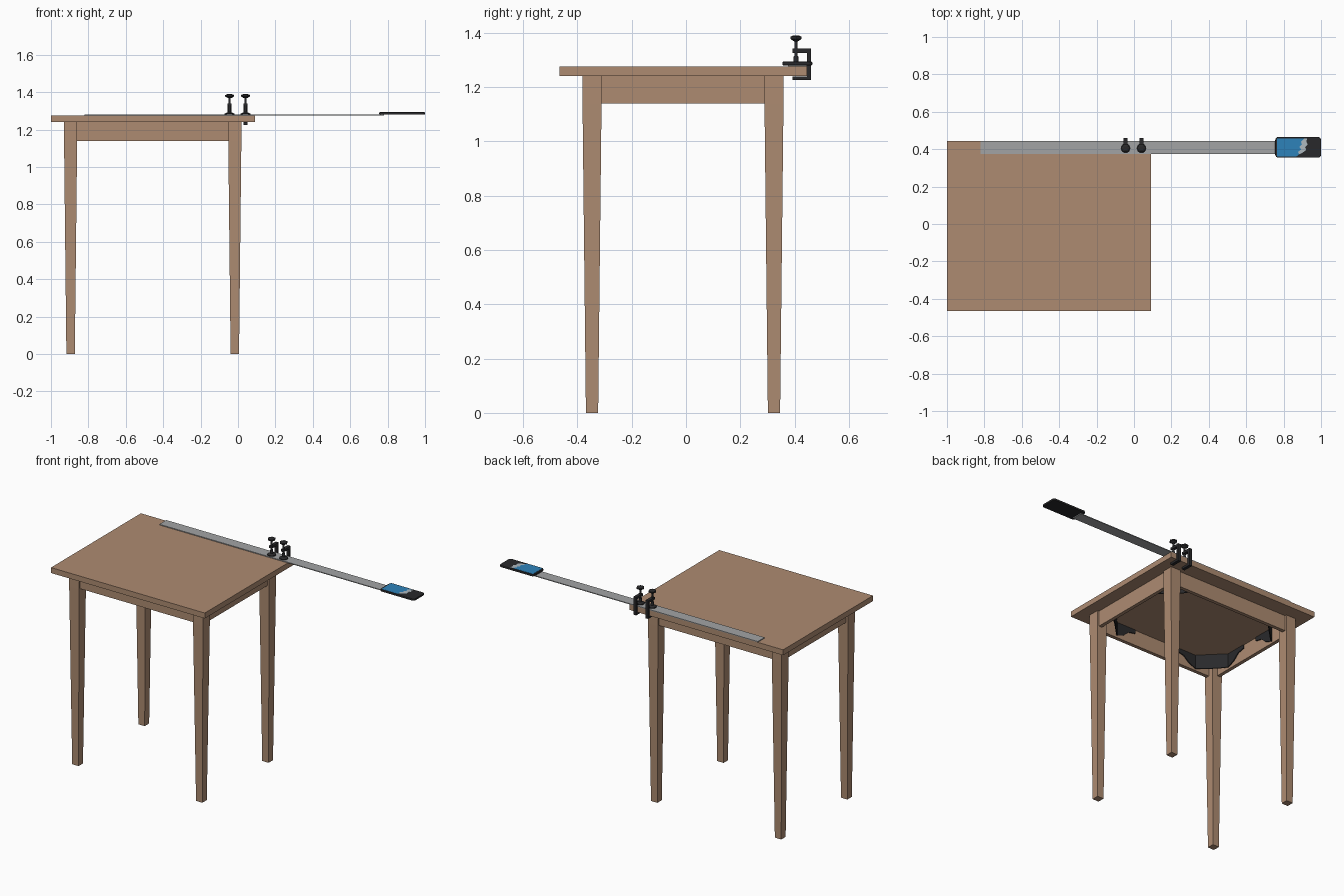
import bpy, bmesh, math
from mathutils import Matrix, Vector

cube = bpy.data.objects.get("Cube")
if cube:
    bpy.data.objects.remove(cube, do_unlink=True)


def material(name, r, g, b):
    m = bpy.data.materials.new(name)
    m.use_nodes = True
    m.diffuse_color = (r, g, b, 1)
    m.node_tree.nodes["Principled BSDF"].inputs["Base Color"].default_value = (r, g, b, 1)
    return m


WOOD = material("warm wood", 0.42, 0.26, 0.167)
STEEL = material("ruler grey", 0.36, 0.37, 0.375)
BLACK = material("black", 0.022, 0.022, 0.024)
BLUE = material("screen blue", 0.027, 0.225, 0.49)
PALE = material("screen pale grey", 0.42, 0.48, 0.52)


def finish(name, bm, mat):
    bmesh.ops.recalc_face_normals(bm, faces=bm.faces)
    mesh = bpy.data.meshes.new(name)
    bm.to_mesh(mesh)
    bm.free()
    mesh.materials.append(mat)
    ob = bpy.data.objects.new(name, mesh)
    bpy.context.collection.objects.link(ob)
    return ob


def box(name, xs, ys, zs, mat):
    bm = bmesh.new()
    bmesh.ops.create_cube(bm, size=1)
    for v in bm.verts:
        v.co = [(r[0] + r[1]) / 2 + c * (r[1] - r[0]) for c, r in zip(v.co, (xs, ys, zs))]
    return finish(name, bm, mat)


def prism(name, points, depth, mat):
    """Extrude a closed 3D outline along a vector."""
    bm = bmesh.new()
    face = bm.faces.new([bm.verts.new(p) for p in points])
    out = bmesh.ops.extrude_face_region(bm, geom=[face])
    moved = [g for g in out["geom"] if isinstance(g, bmesh.types.BMVert)]
    bmesh.ops.translate(bm, verts=moved, vec=Vector(depth))
    return finish(name, bm, mat)


def lathe(name, x, y, profile, sides, mat):
    """Stack rings of (radius, z) into a capped solid."""
    bm = bmesh.new()
    rings = [[bm.verts.new((x + r * math.cos(math.tau * i / sides),
                            y + r * math.sin(math.tau * i / sides), z))
              for i in range(sides)] for r, z in profile]
    for a, b in zip(rings, rings[1:]):
        for i in range(sides):
            j = (i + 1) % sides
            bm.faces.new((a[i], a[j], b[j], b[i]))
    bm.faces.new(rings[0])
    bm.faces.new(rings[-1])
    return finish(name, bm, mat)


# Table top
UNDER, TOP, APRON = 1.24, 1.275, 1.14
box("table_top", (-1, 0.09), (-0.465, 0.445), (UNDER, TOP), WOOD)

# Tapered legs, straight beside the aprons
LEG_X, LEG_Y, HALF = (-0.895, -0.017), (-0.346, 0.324), 0.035
for x, side in zip(LEG_X, ("right", "left")):
    for y, end in zip(LEG_Y, ("front", "back")):
        r = math.sqrt(2)
        leg = lathe(f"{end}_{side}_leg", 0, 0,
                    [(0.0225 * r, 0), (HALF * r, APRON), (HALF * r, UNDER)], 4, WOOD)
        leg.data.transform(Matrix.Translation((x, y, 0)) @ Matrix.Rotation(math.pi / 4, 4, "Z"))

# Aprons between the legs
span_x = (LEG_X[0] + HALF, LEG_X[1] - HALF)
span_y = (LEG_Y[0] + HALF, LEG_Y[1] - HALF)
T = 0.023
box("front_apron", span_x, (LEG_Y[0] - T, LEG_Y[0]), (APRON, UNDER), WOOD)
box("back_apron", span_x, (LEG_Y[1], LEG_Y[1] + T), (APRON, UNDER), WOOD)
box("right_apron", (LEG_X[0] - T, LEG_X[0]), span_y, (APRON, UNDER), WOOD)
box("left_apron", (LEG_X[1], LEG_X[1] + T), span_y, (APRON, UNDER), WOOD)

# Folded metal corner brackets: (along x, along y, lower edge)
half = [(0.28, 0.004, 1.215), (0.23, 0.004, 1.205), (0.19, 0.004, 1.17),
        (0.14, 0.004, 1.15), (0.105, 0.04, 1.145)]
path = half + [(b, a, z) for a, b, z in reversed(half)]
for x, sx in zip(LEG_X, (1, -1)):
    for y, sy in zip(LEG_Y, (1, -1)):
        bm = bmesh.new()
        strip = [[bm.verts.new((x + sx * a, y + sy * b, z)) for z in (low, UNDER - 0.002)]
                 for a, b, low in path]
        for p, q in zip(strip, strip[1:]):
            bm.faces.new((p[0], q[0], q[1], p[1]))
        bracket = finish("corner_bracket", bm, BLACK)
        solid = bracket.modifiers.new("thickness", "SOLIDIFY")
        solid.thickness = 0.006
        solid.offset = 0

# Long ruler lying along the back edge
box("ruler", (-0.82, 0.78), (0.375, 0.445), (TOP, TOP + 0.005), STEEL)

# Phone on the free end of the ruler
P0, P1, Y0, Y1, R = 0.755, 1.0, 0.355, 0.465, 0.016
outline = []
for k, (cx, cy) in enumerate([(P1 - R, Y1 - R), (P0 + R, Y1 - R), (P0 + R, Y0 + R), (P1 - R, Y0 + R)]):
    for i in range(5):
        a = math.pi / 2 * (k + i / 4)
        outline.append((cx + R * math.cos(a), cy + R * math.sin(a), 1.28))
phone = prism("phone_body", outline, (0, 0, 0.013), BLACK)
bevel = phone.modifiers.new("edge", "BEVEL")
bevel.width, bevel.segments, bevel.limit_method = 0.003, 2, "ANGLE"

# Screen picture: blue field with a ragged pale border
ragged = [(0.868, 0.361), (0.884, 0.373), (0.876, 0.385), (0.893, 0.398),
          (0.885, 0.412), (0.898, 0.425), (0.892, 0.44), (0.91, 0.458)]
blue = [(0.764, 0.458), (0.764, 0.361)] + ragged
pale = ragged[1:] + [(0.925, 0.458), (0.922, 0.44), (0.928, 0.425),
                     (0.915, 0.41), (0.921, 0.396), (0.9, 0.38)]
for name, pts, mat in (("screen_blue", blue, BLUE), ("screen_pale", pale, PALE)):
    prism(name, [(x, y, 1.292) for x, y in pts], (0, 0, 0.002), mat)

# Two screw clamps holding the ruler down
for x in (-0.045, 0.04):
    frame = [(0.393, 1.226), (0.461, 1.226), (0.461, 1.341), (0.393, 1.341),
             (0.393, 1.326), (0.446, 1.326), (0.446, 1.2395), (0.393, 1.2395)]
    prism("clamp_frame", [(x - 0.01, y, z) for y, z in frame], (0.02, 0, 0), BLACK)
    y = 0.405
    lathe("clamp_screw", x, y, [(0.006, 1.285), (0.006, 1.38)], 12, BLACK)
    lathe("clamp_pad", x, y, [(0.026, 1.28), (0.026, 1.285), (0.01, 1.293), (0.008, 1.315)], 16, BLACK)
    lathe("clamp_knob", x, y, [(0.008, 1.368), (0.024, 1.377), (0.024, 1.385), (0.012, 1.39)], 6, BLACK)
